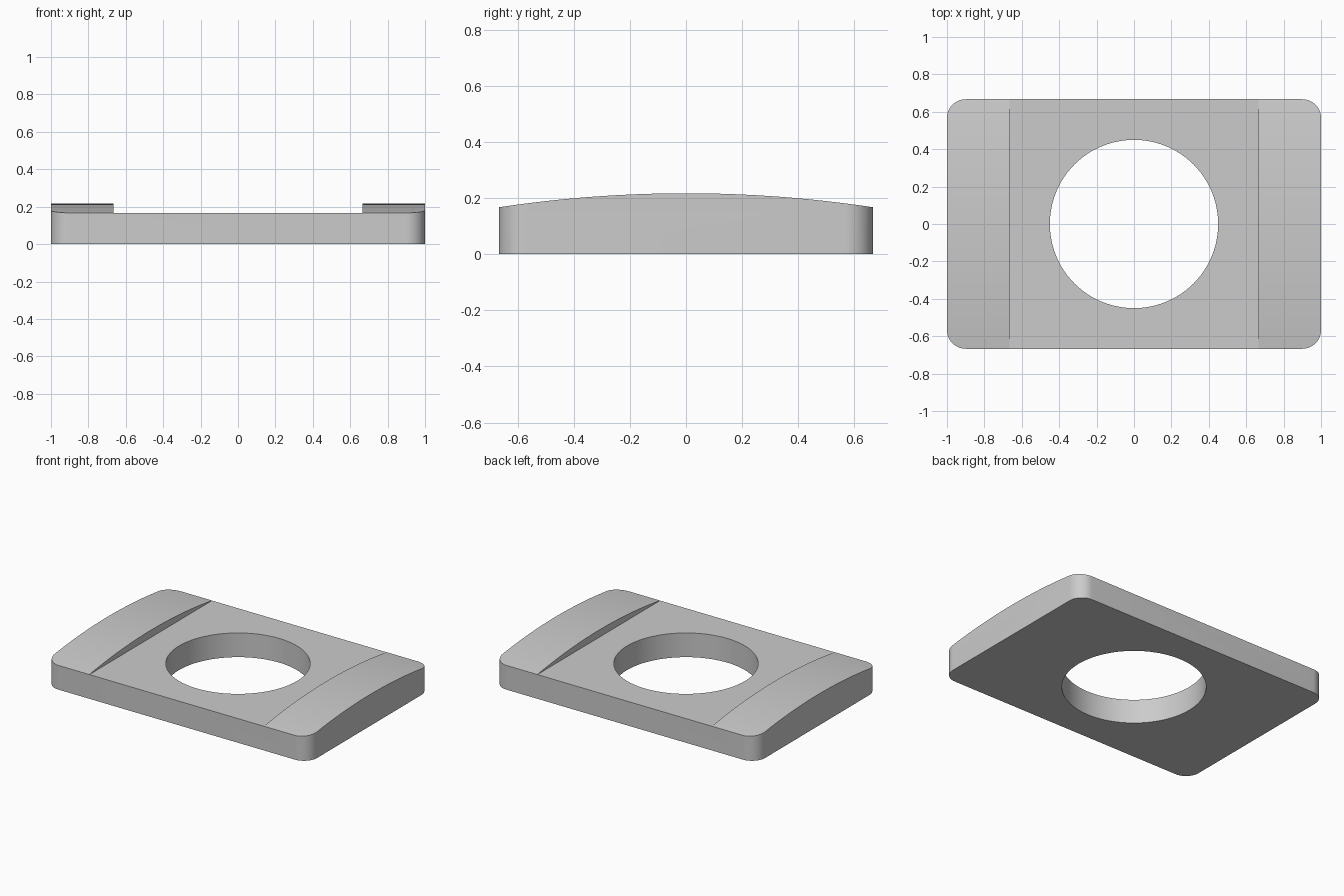
import bpy, bmesh, math
from mathutils import Vector

if "Cube" in bpy.data.objects:
    bpy.data.objects.remove(bpy.data.objects["Cube"], do_unlink=True)

HALF_X, HALF_Y = 1.0, 0.667
EDGE_Z, PEAK_Z = 0.167, 0.217
CORNER, HOLE, GROOVE = 0.1, 0.45, 0.665

grey = bpy.data.materials.new("plain grey")
grey.use_nodes = True
colour = (0.6, 0.6, 0.6, 1)
grey.diffuse_color = colour
grey.node_tree.nodes["Principled BSDF"].inputs["Base Color"].default_value = colour


def prism(name, outline, sweep):
    """Extrude a closed outline of 3D points along a vector."""
    bm = bmesh.new()
    face = bm.faces.new([bm.verts.new(p) for p in outline])
    out = bmesh.ops.extrude_face_region(bm, geom=[face])["geom"]
    moved = [g for g in out if isinstance(g, bmesh.types.BMVert)]
    bmesh.ops.translate(bm, verts=moved, vec=Vector(sweep))
    bmesh.ops.recalc_face_normals(bm, faces=bm.faces)
    mesh = bpy.data.meshes.new(name)
    bm.to_mesh(mesh)
    bm.free()
    mesh.materials.append(grey)
    obj = bpy.data.objects.new(name, mesh)
    bpy.context.collection.objects.link(obj)
    return obj


def arc(cx, cy, radius, start, end, steps, z=0):
    angles = [math.radians(start + (end - start) * i / steps) for i in range(steps + 1)]
    return [(cx + radius * math.cos(a), cy + radius * math.sin(a), z) for a in angles]


# Rounded rectangular blank
outline = []
for i, (sx, sy) in enumerate([(1, 1), (-1, 1), (-1, -1), (1, -1)]):
    outline += arc(sx * (HALF_X - CORNER), sy * (HALF_Y - CORNER),
                   CORNER, 90 * i, 90 * i + 90, 12)
plate = prism("slotted_plate", outline, (0, 0, 0.4))

# Everything above the gently domed top
radius = (HALF_Y ** 2 + (PEAK_Z - EDGE_Z) ** 2) / (2 * (PEAK_Z - EDGE_Z))
steps, reach = 48, 0.8
dome = []
for i in range(steps + 1):
    y = reach * (2 * i / steps - 1)
    dome.append((-1.2, y, PEAK_Z - radius + math.sqrt(radius ** 2 - y ** 2)))
dome_cutter = prism("dome_cutter", dome + [(-1.2, reach, 1), (-1.2, -reach, 1)], (2.4, 0, 0))

# Flat channel between the two raised ends
channel = [(x, y, EDGE_Z - 0.0005) for x, y in
           [(-GROOVE, -1), (GROOVE, -1), (GROOVE, 1), (-GROOVE, 1)]]
channel_cutter = prism("channel_cutter", channel, (0, 0, 1))

# Round through hole
hole_cutter = prism("hole_cutter", arc(0, 0, HOLE, 0, 360, 96, -0.5)[:-1], (0, 0, 2))

bpy.ops.object.select_all(action="DESELECT")
plate.select_set(True)
bpy.context.view_layer.objects.active = plate
for cutter in (dome_cutter, channel_cutter, hole_cutter):
    cutter.hide_render = True
    cut = plate.modifiers.new(cutter.name, "BOOLEAN")
    cut.operation, cut.solver, cut.object = "DIFFERENCE", "EXACT", cutter
    bpy.ops.object.modifier_apply(modifier=cut.name)
    bpy.data.objects.remove(cutter, do_unlink=True)

bpy.ops.object.shade_smooth_by_angle(angle=math.radians(30))

# The shallow steps stay crisp: sharpen edges bordering any flat horizontal face
bm = bmesh.new()
bm.from_mesh(plate.data)
for edge in bm.edges:
    if any(abs(f.normal.z) > 0.99999 for f in edge.link_faces):
        edge.smooth = False
bm.to_mesh(plate.data)
bm.free()
